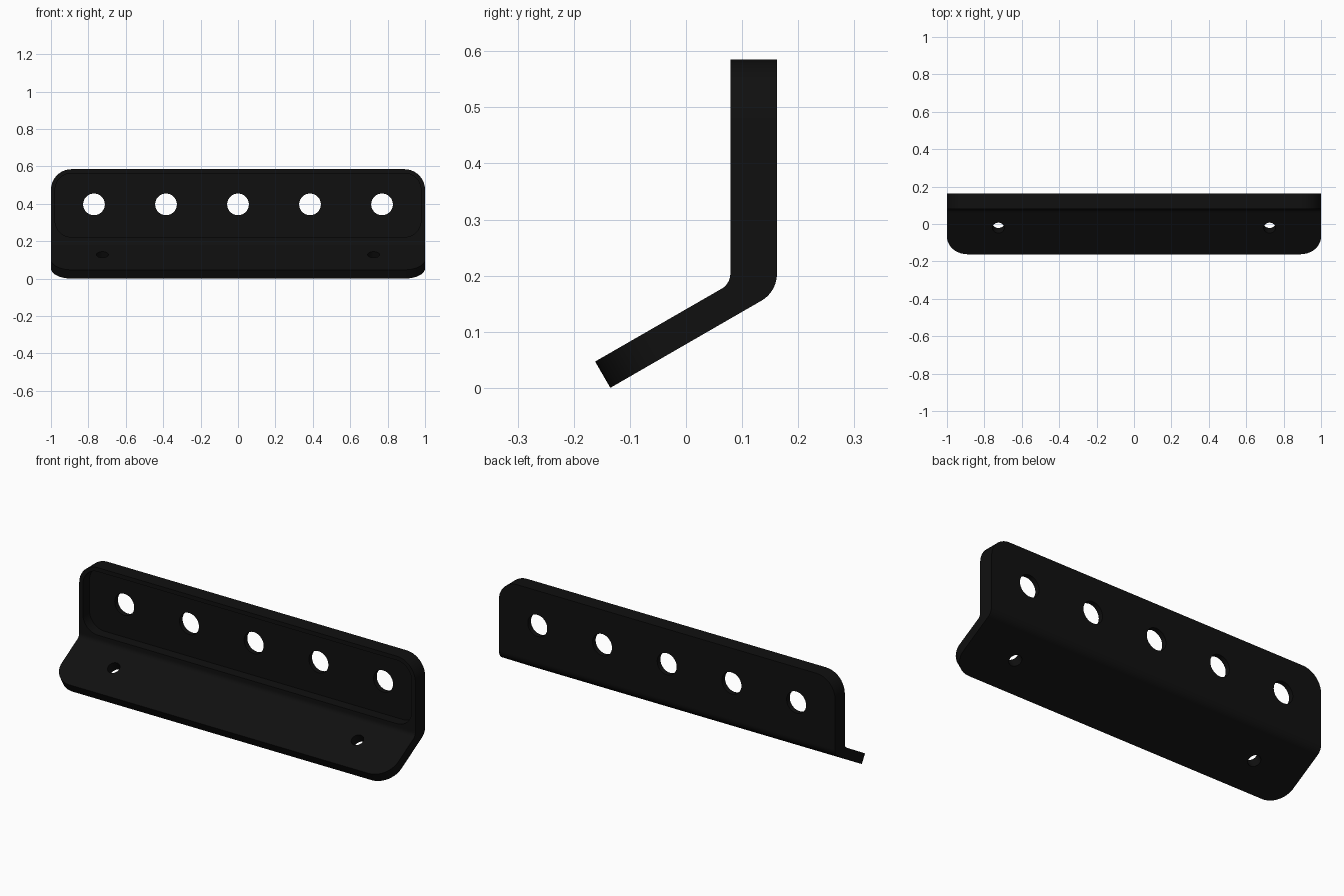
import bpy, bmesh, math
from mathutils import Matrix, Vector

if "Cube" in bpy.data.objects:
    bpy.data.objects.remove(bpy.data.objects["Cube"])

black = bpy.data.materials.new("matte_black")
black.diffuse_color = (0.005, 0.005, 0.005, 1)
black.use_nodes = True
black.node_tree.nodes["Principled BSDF"].inputs["Base Color"].default_value = black.diffuse_color


def arc(cx, cy, r, a0, a1, n=10):
    """Points on an arc, angles in degrees."""
    return [(cx + r * math.cos(math.radians(a0 + (a1 - a0) * i / n)),
             cy + r * math.sin(math.radians(a0 + (a1 - a0) * i / n))) for i in range(n + 1)]


def rounded_rect(x, y0, y1, r):
    """Rounded rectangle, centred on x = 0."""
    return (arc(x - r, y1 - r, r, 0, 90) + arc(-x + r, y1 - r, r, 90, 180)
            + arc(-x + r, y0 + r, r, 180, 270) + arc(x - r, y0 + r, r, 270, 360))


def circle(cx, cy, r, n=40):
    return arc(cx, cy, r, 0, 360, n)[:-1]


def prism(name, outline, z0, z1, matrix):
    """Extrude an outline along local z, placed by a matrix."""
    bm = bmesh.new()
    face = bm.faces.new([bm.verts.new((x, y, z0)) for x, y in outline])
    new = bmesh.ops.extrude_face_region(bm, geom=[face])["geom"]
    bmesh.ops.translate(bm, vec=(0, 0, z1 - z0),
                        verts=[v for v in new if isinstance(v, bmesh.types.BMVert)])
    bmesh.ops.recalc_face_normals(bm, faces=bm.faces)
    bm.transform(matrix)
    me = bpy.data.meshes.new(name)
    bm.to_mesh(me)
    bm.free()
    ob = bpy.data.objects.new(name, me)
    bpy.context.collection.objects.link(ob)
    return ob


def boolean(target, cutter, operation):
    """Apply one boolean and remove its cutter."""
    mod = target.modifiers.new("cut", 'BOOLEAN')
    mod.operation, mod.solver, mod.object = operation, 'EXACT', cutter
    bpy.context.view_layer.update()
    me = bpy.data.meshes.new_from_object(
        target.evaluated_get(bpy.context.evaluated_depsgraph_get()))
    target.modifiers.clear()
    target.data = me
    bpy.data.objects.remove(cutter)


# Frames: the upright plate (local y up, local z forward) and the sloping leg
PLATE = Matrix.Rotation(math.radians(90), 4, 'X')
LEG = Matrix.Translation(Vector((0, -0.162, 0.047))) @ Matrix.Rotation(math.radians(30), 4, 'X')
SIDE = Matrix(((0, 0, 1, 0), (1, 0, 0, 0), (0, 1, 0, 0), (0, 0, 0, 1)))

# Bent side profile (y, z), a little oversize so the corner trims finish it
profile = ([(0.079, 0.65), (0.162, 0.65)]
           + arc(0.107, 0.203, 0.055, 0, -60)
           + [(-0.2216, -0.05), (-0.2486, -0.003)]
           + arc(0.048, 0.2035, 0.031, -60, 0))
bracket = prism("angle_bracket", profile, -1.1, 1.1, SIDE)

# Rounded corners on the upright plate and on the leg
boolean(bracket, prism("plate_trim", rounded_rect(1.0, -1, 0.585, 0.11), -2, 2, PLATE), 'INTERSECT')
boolean(bracket, prism("leg_trim", rounded_rect(1.0002, 0, 2, 0.11), -2, 2, LEG), 'INTERSECT')

# Recess in the front of the upright plate, leaving a thin rim
boolean(bracket, prism("recess", rounded_rect(0.978, 0.222, 0.563, 0.088), -0.135, 0, PLATE), 'DIFFERENCE')

# Five large holes through the plate, two small ones through the leg
for i in range(-2, 3):
    boolean(bracket, prism("plate_hole", circle(i * 0.385, 0.397, 0.058), -0.3, 0, PLATE), 'DIFFERENCE')
for s in (-1, 1):
    boolean(bracket, prism("leg_hole", circle(s * 0.725, 0.163, 0.032), -0.2, 0.05, LEG), 'DIFFERENCE')

bracket.data.materials.clear()
bracket.data.materials.append(black)
bpy.context.view_layer.objects.active = bracket
bracket.select_set(True)
bpy.ops.object.shade_smooth_by_angle(angle=math.radians(30))
